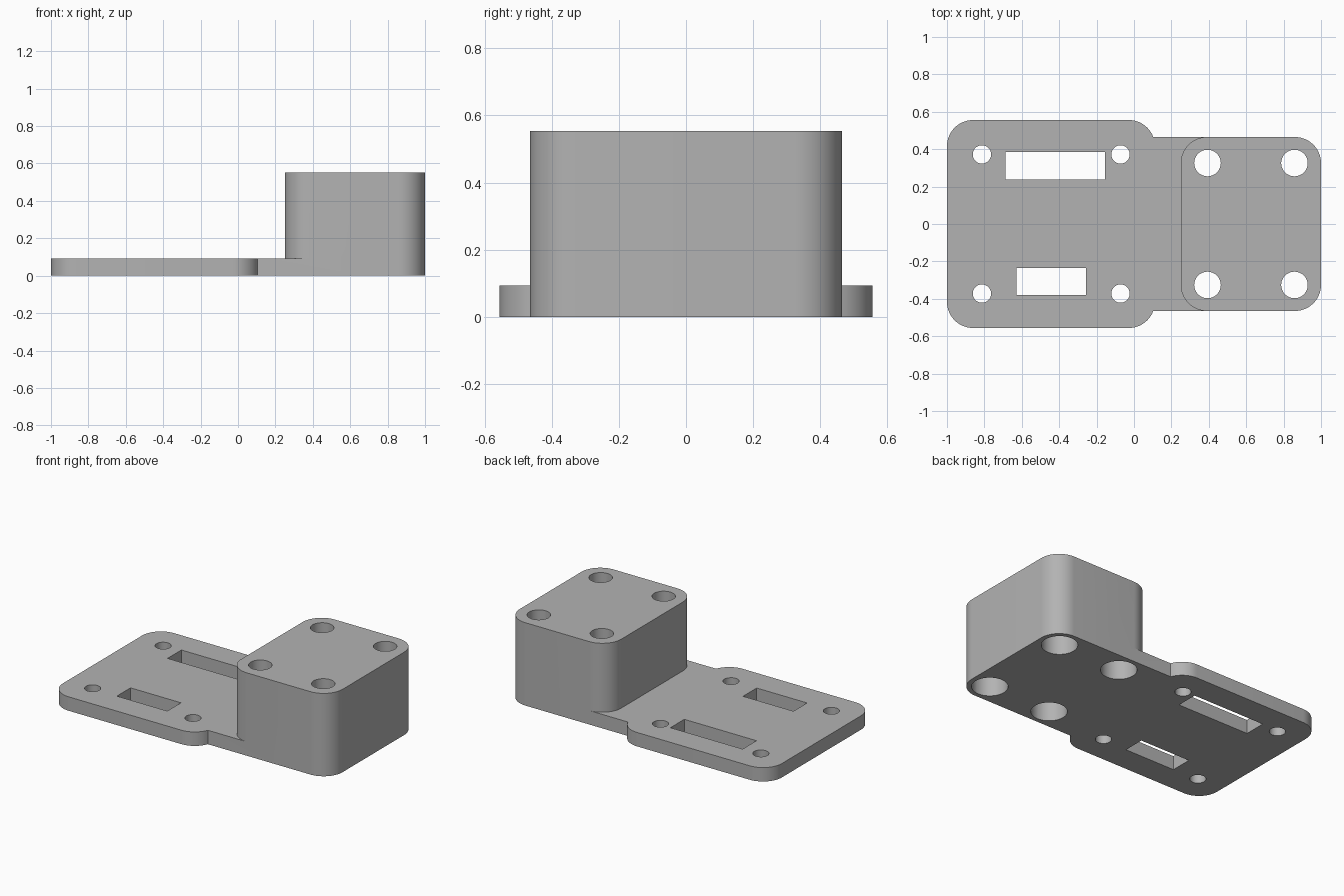
import bpy, bmesh
from math import sin, cos, pi, radians

if "Cube" in bpy.data.objects:
    bpy.data.objects.remove(bpy.data.objects["Cube"])

PLATE_H, BLOCK_H, CORNER = 0.093, 0.553, 0.14

grey = bpy.data.materials.new("plain grey")
grey.use_nodes = True
colour = (0.45, 0.45, 0.45, 1)
grey.diffuse_color = colour
grey.node_tree.nodes["Principled BSDF"].inputs["Base Color"].default_value = colour


def prism(name, outline, z0, z1):
    """Extrude a flat outline from z0 to z1."""
    bm = bmesh.new()
    face = bm.faces.new([bm.verts.new((x, y, z0)) for x, y in outline])
    top = bmesh.ops.extrude_face_region(bm, geom=[face])["geom"]
    verts = [v for v in top if isinstance(v, bmesh.types.BMVert)]
    bmesh.ops.translate(bm, verts=verts, vec=(0, 0, z1 - z0))
    bmesh.ops.recalc_face_normals(bm, faces=bm.faces)
    mesh = bpy.data.meshes.new(name)
    bm.to_mesh(mesh)
    bm.free()
    mesh.materials.append(grey)
    obj = bpy.data.objects.new(name, mesh)
    bpy.context.collection.objects.link(obj)
    return obj


def rectangle(x0, x1, y0, y1):
    return [(x0, y0), (x1, y0), (x1, y1), (x0, y1)]


def rounded(x0, x1, y0, y1, r=CORNER, steps=14):
    corners = [(x1 - r, y1 - r), (x0 + r, y1 - r), (x0 + r, y0 + r), (x1 - r, y0 + r)]
    return [(cx + r * cos((q + i / steps) * pi / 2), cy + r * sin((q + i / steps) * pi / 2))
            for q, (cx, cy) in enumerate(corners) for i in range(steps + 1)]


def circle(cx, cy, r, n=48):
    return [(cx + r * cos(2 * pi * i / n), cy + r * sin(2 * pi * i / n)) for i in range(n)]


def combine(target, tool, operation):
    """Apply a boolean and discard the tool."""
    tool.hide_render = True
    mod = target.modifiers.new(operation.title(), "BOOLEAN")
    mod.operation, mod.solver, mod.object = operation, "EXACT", tool
    bpy.context.view_layer.objects.active = target
    bpy.ops.object.modifier_apply(modifier=mod.name)
    bpy.data.objects.remove(tool)


# Mounting plate, neck and raised block fused into one body
body = prism("mounting_bracket", rounded(-1, 0.112, -0.556, 0.556), 0, PLATE_H)
combine(body, prism("neck", rectangle(-0.1, 0.6, -0.465, 0.465), 0, PLATE_H), "UNION")
combine(body, prism("block", rounded(0.25, 1, -0.465, 0.465), 0, BLOCK_H), "UNION")

# Rectangular slots in the plate
for x0, x1, y0, y1 in [(-0.687, -0.154, 0.238, 0.384), (-0.628, -0.256, -0.38, -0.236)]:
    combine(body, prism("slot", rectangle(x0, x1, y0, y1), -0.1, 0.2), "DIFFERENCE")

# Screw holes in the plate, bolt holes and wider bores under the block
for side in (-1, 1):
    for x in (-0.813, -0.072):
        combine(body, prism("screw_hole", circle(x, side * 0.372, 0.049), -0.1, 0.2), "DIFFERENCE")
    for x in (0.393, 0.858):
        y = side * 0.326
        combine(body, prism("bolt_hole", circle(x, y, 0.071), -0.1, 0.7), "DIFFERENCE")
        combine(body, prism("bolt_bore", circle(x, y, 0.11), -0.1, 0.33), "DIFFERENCE")

# Smooth the curved walls while keeping the rims crisp
bpy.ops.object.select_all(action="DESELECT")
body.select_set(True)
bpy.context.view_layer.objects.active = body
bpy.ops.object.shade_smooth_by_angle(angle=radians(30))
